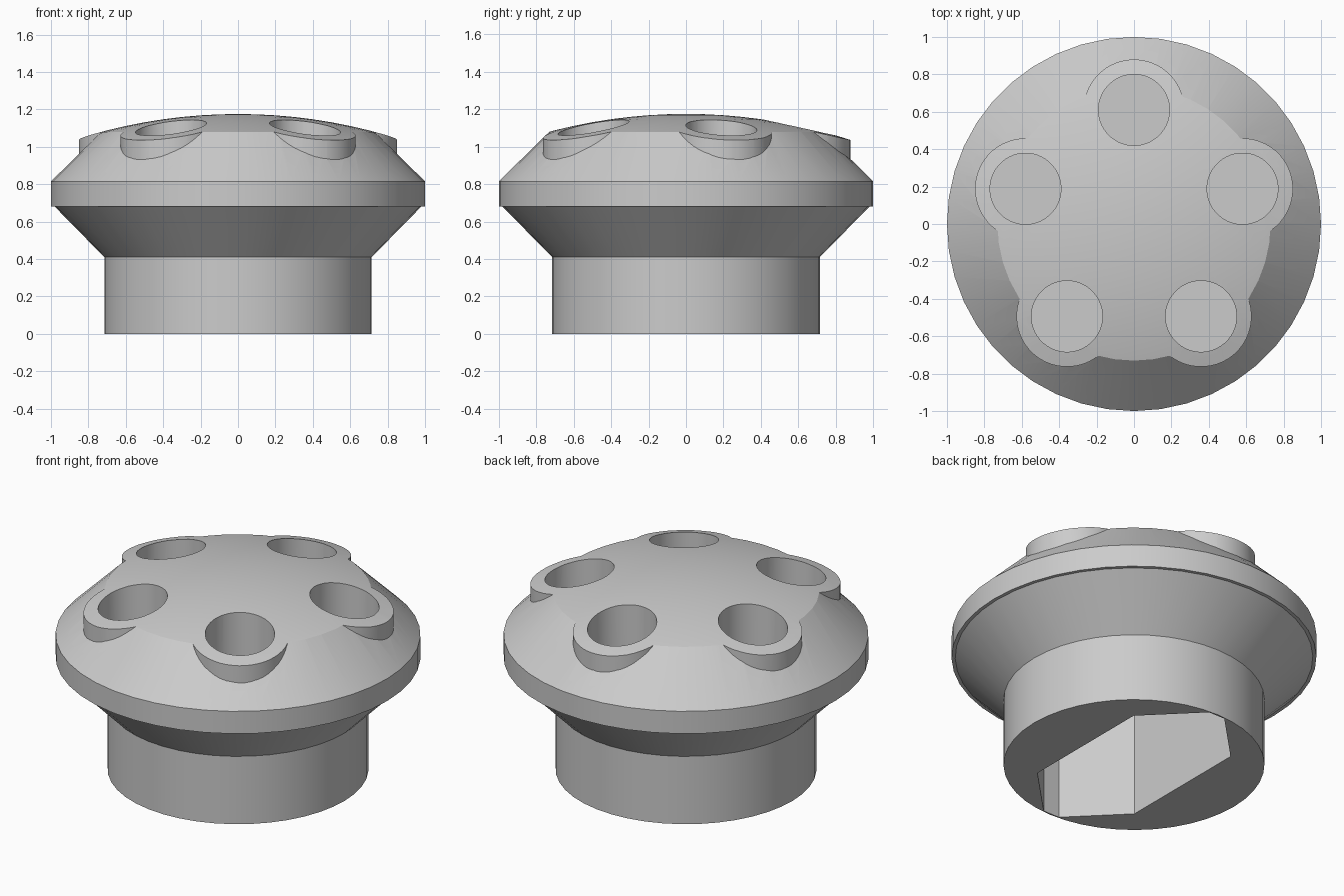
import bpy, bmesh, math
from mathutils import Vector

if "Cube" in bpy.data.objects:
    bpy.data.objects.remove(bpy.data.objects["Cube"])

SEG = 44
R_DOME = 2.85      # curvature radius of the top
TOP = 1.175

grey = bpy.data.materials.new("plain_grey")
grey.diffuse_color = (0.6, 0.6, 0.6, 1)
grey.use_nodes = True
grey.node_tree.nodes["Principled BSDF"].inputs["Base Color"].default_value = grey.diffuse_color


def make_object(name, bm):
    bmesh.ops.recalc_face_normals(bm, faces=bm.faces)
    mesh = bpy.data.meshes.new(name)
    bm.to_mesh(mesh)
    bm.free()
    mesh.materials.append(grey)
    obj = bpy.data.objects.new(name, mesh)
    bpy.context.collection.objects.link(obj)
    return obj


def revolve(name, profile):
    """Closed solid from (radius, height) points; both ends lie on the axis."""
    bm = bmesh.new()
    rings = []
    for r, z in profile:
        n = 1 if r == 0 else SEG
        rings.append([bm.verts.new((r * math.cos(2 * math.pi * i / SEG),
                                    r * math.sin(2 * math.pi * i / SEG), z))
                      for i in range(n)])
    for a, b in zip(rings, rings[1:]):
        for i in range(SEG):
            j = (i + 1) % SEG
            quad = [a[i % len(a)], a[j % len(a)], b[j % len(b)], b[i % len(b)]]
            bm.faces.new(list(dict.fromkeys(quad)))
    return make_object(name, bm)


def prism(name, outline, z0, z1):
    """Vertical prism over a flat outline."""
    bm = bmesh.new()
    face = bm.faces.new([bm.verts.new((x, y, z0)) for x, y in outline])
    new = bmesh.ops.extrude_face_region(bm, geom=[face])["geom"]
    bmesh.ops.translate(bm, vec=Vector((0, 0, z1 - z0)),
                        verts=[v for v in new if isinstance(v, bmesh.types.BMVert)])
    return make_object(name, bm)


def circle(cx, cy, r, n=48):
    return [(cx + r * math.cos(2 * math.pi * (i + .5) / n),
             cy + r * math.sin(2 * math.pi * (i + .5) / n)) for i in range(n)]


def combine(target, tool, operation):
    mod = target.modifiers.new(operation.lower(), "BOOLEAN")
    mod.operation = operation
    mod.solver = "EXACT"
    mod.object = tool
    bpy.context.view_layer.objects.active = target
    bpy.ops.object.modifier_apply(modifier=mod.name)
    bpy.data.objects.remove(tool, do_unlink=True)


# Knob body: round stem, flared underside, rim band, sloping shoulder
knob = revolve("knob", [(0, 0), (.715, 0), (.715, .41), (.98, .68), (1, .68),
                        (1, .815), (.53, 1.276), (0, 1.276)])

# Five collars around the holes
centres = [(.61 * math.cos(math.radians(90 + 72 * k)),
            .61 * math.sin(math.radians(90 + 72 * k))) for k in range(5)]
for x, y in centres:
    combine(knob, prism("collar", circle(x, y, .27), .75, 1.25), "UNION")

# Shallow dome trims the shoulder and the collars
dome = [(0, TOP)]
for i in range(1, 13):
    r = 1.2 * i / 12
    dome.append((r, TOP - R_DOME + math.sqrt(R_DOME ** 2 - r * r)))
combine(knob, revolve("dome", dome + [(1.2, -.2), (0, -.2)]), "INTERSECT")

# Round blind holes
for x, y in centres:
    combine(knob, prism("hole", circle(x, y, .19), .87, 1.4), "DIFFERENCE")

# Long six-sided socket with clipped tips, open at the bottom
half = [(.347, -.41), (.347, .41), (.054, .705), (-.054, .705)]
outline = half[:3] + [half[3]] + [(-.347, .41), (-.347, -.41), (-.054, -.705), (.054, -.705)]
combine(knob, prism("socket", outline, -.1, .72), "DIFFERENCE")

# Smooth shading with crisp edges
bpy.ops.object.select_all(action="DESELECT")
knob.select_set(True)
bpy.context.view_layer.objects.active = knob
bpy.ops.object.shade_smooth_by_angle(angle=math.radians(25))
